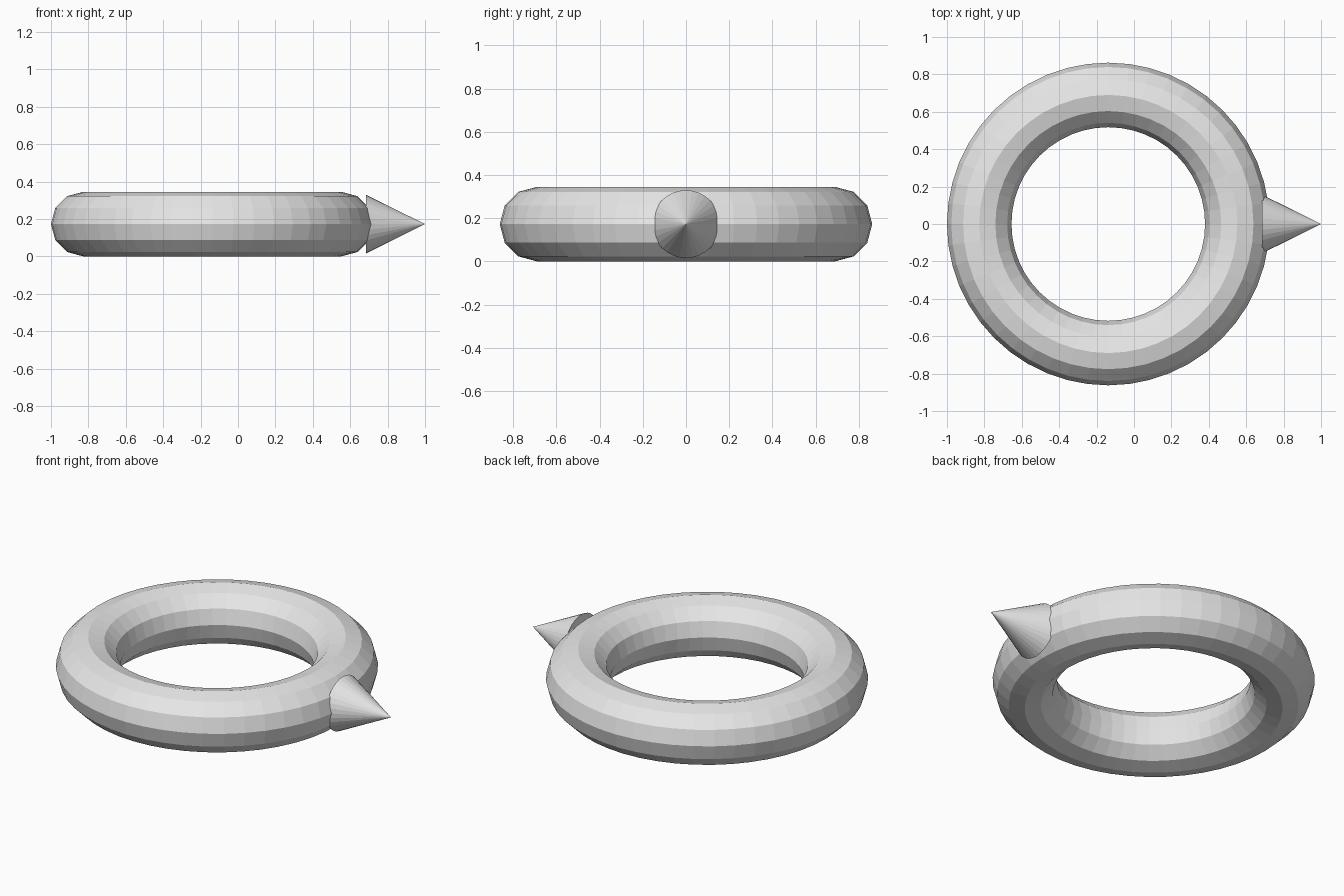
import bpy
import math

cube = bpy.data.objects.get("Cube")
if cube:
    bpy.data.objects.remove(cube, do_unlink=True)

MAJOR = 0.69
MINOR = MAJOR / 4
CENTRE_X = MAJOR + MINOR - 1
BASE_X, TIP_X = 0.684, 1.0

# Single grey material
grey = bpy.data.materials.new("light_grey")
grey.use_nodes = True
colour = (0.8, 0.8, 0.8, 1)
grey.diffuse_color = colour
grey.node_tree.nodes["Principled BSDF"].inputs["Base Color"].default_value = colour


def finish(name):
    obj = bpy.context.object
    obj.name = name
    obj.data.materials.clear()
    obj.data.materials.append(grey)
    return obj


# Flat-faced ring lying on the ground
bpy.ops.mesh.primitive_torus_add(
    major_segments=48, minor_segments=12, major_radius=MAJOR,
    minor_radius=MINOR, location=(CENTRE_X, 0, MINOR))
finish("ring")

# Pointed spike on the left side of the ring
bpy.ops.mesh.primitive_cone_add(
    vertices=32, radius1=0.157, radius2=0, depth=TIP_X - BASE_X,
    location=((BASE_X + TIP_X) / 2, 0, MINOR), rotation=(0, math.pi / 2, 0))
finish("spike")
